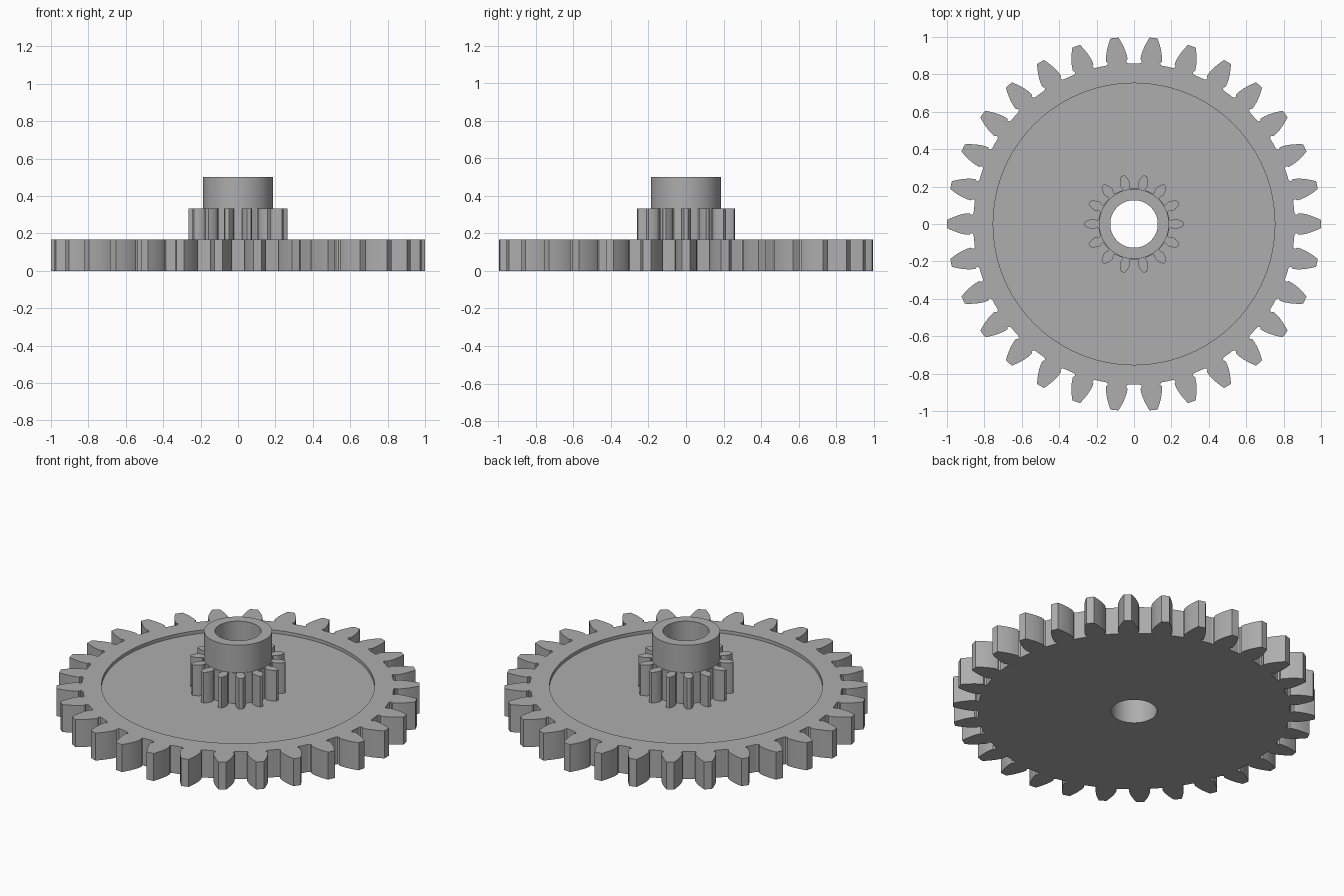
import bpy, bmesh
from math import pi, sin, cos, tan, acos, radians, tau

cube = bpy.data.objects.get("Cube")
if cube:
    bpy.data.objects.remove(cube, do_unlink=True)

grey = bpy.data.materials.new("plain grey")
grey.use_nodes = True
grey.diffuse_color = (0.42, 0.42, 0.42, 1)
grey.node_tree.nodes["Principled BSDF"].inputs["Base Color"].default_value = (0.42, 0.42, 0.42, 1)

BORE, RIM, HUB = 0.127, 0.753, 0.187
SEGMENTS = 96


def circle(radius, count=SEGMENTS):
    return [(radius * cos(tau * i / count), radius * sin(tau * i / count)) for i in range(count)]


def gear_outline(teeth, tip, root_half):
    """Involute tooth outline; root_half is the tooth half angle at its foot."""
    module = 2 * tip / (teeth + 2)
    pitch = module * teeth / 2
    root = pitch - 1.25 * module
    pressure = radians(20)
    base = pitch * cos(pressure)
    involute = lambda a: tan(a) - a
    pitch_half = pi / (2 * teeth) * 0.97
    flank = [(root, root_half + 0.14 * pi / teeth),
             (root + 0.06 * module, root_half + 0.05 * pi / teeth),
             (root + 0.2 * module, root_half)]
    for i in range(6):
        r = base + (tip - base) * i / 5
        flank.append((r, pitch_half + involute(pressure) - involute(acos(min(1, base / r)))))
    points = []
    for t in range(teeth):
        middle = tau * t / teeth
        points += [(r * cos(middle - a), r * sin(middle - a)) for r, a in flank]
        points.append((tip, 0) if t == 0 else (tip * cos(middle), tip * sin(middle)))
        points += [(r * cos(middle + a), r * sin(middle + a)) for r, a in reversed(flank)]
        gap = middle + pi / teeth
        points.append((root * cos(gap), root * sin(gap)))
    return points


def loop(bm, points, z):
    verts = [bm.verts.new((x, y, z)) for x, y in points]
    edges = [bm.edges.new((v, verts[i - 1])) for i, v in enumerate(verts)]
    return verts, edges


def wall(bm, low, high):
    for i in range(len(low[0])):
        bm.faces.new((low[0][i - 1], low[0][i], high[0][i], high[0][i - 1]))


def cap(bm, outer, inner):
    bmesh.ops.triangle_fill(bm, edges=outer[1] + inner[1], use_beauty=True)


def finish(bm, name):
    bmesh.ops.recalc_face_normals(bm, faces=bm.faces[:])
    mesh = bpy.data.meshes.new(name)
    bm.to_mesh(mesh)
    bm.free()
    mesh.materials.append(grey)
    obj = bpy.data.objects.new(name, mesh)
    bpy.context.collection.objects.link(obj)
    bpy.ops.object.select_all(action="DESELECT")
    obj.select_set(True)
    bpy.context.view_layer.objects.active = obj
    bpy.ops.object.shade_smooth_by_angle(angle=radians(20))


# Large gear: toothed rim, shallow recessed web and central bore
bm = bmesh.new()
WEB, TOP = 0.147, 0.167
teeth = gear_outline(30, 1.0, 0.056)
bottom, top = loop(bm, teeth, 0), loop(bm, teeth, TOP)
bore_low, bore_high = loop(bm, circle(BORE), 0), loop(bm, circle(BORE), WEB)
web_edge, rim_edge = loop(bm, circle(RIM), WEB), loop(bm, circle(RIM), TOP)
wall(bm, bottom, top)
wall(bm, bore_low, bore_high)
wall(bm, web_edge, rim_edge)
cap(bm, bottom, bore_low)
cap(bm, top, rim_edge)
cap(bm, web_edge, bore_high)
finish(bm, "large_gear")

# Small gear and the collar above it, sharing the bore
collar = circle(HUB)
for name, outline, z0, z1 in (
        ("small_gear", gear_outline(14, 0.265, 0.095), WEB, 0.333),
        ("collar", collar, 0.333, 0.5)):
    bm = bmesh.new()
    low, high = loop(bm, outline, z0), loop(bm, outline, z1)
    hole_low, hole_high = loop(bm, circle(BORE), z0), loop(bm, circle(BORE), z1)
    wall(bm, low, high)
    wall(bm, hole_low, hole_high)
    cap(bm, low, hole_low)
    cap(bm, high, hole_high)
    finish(bm, name)
